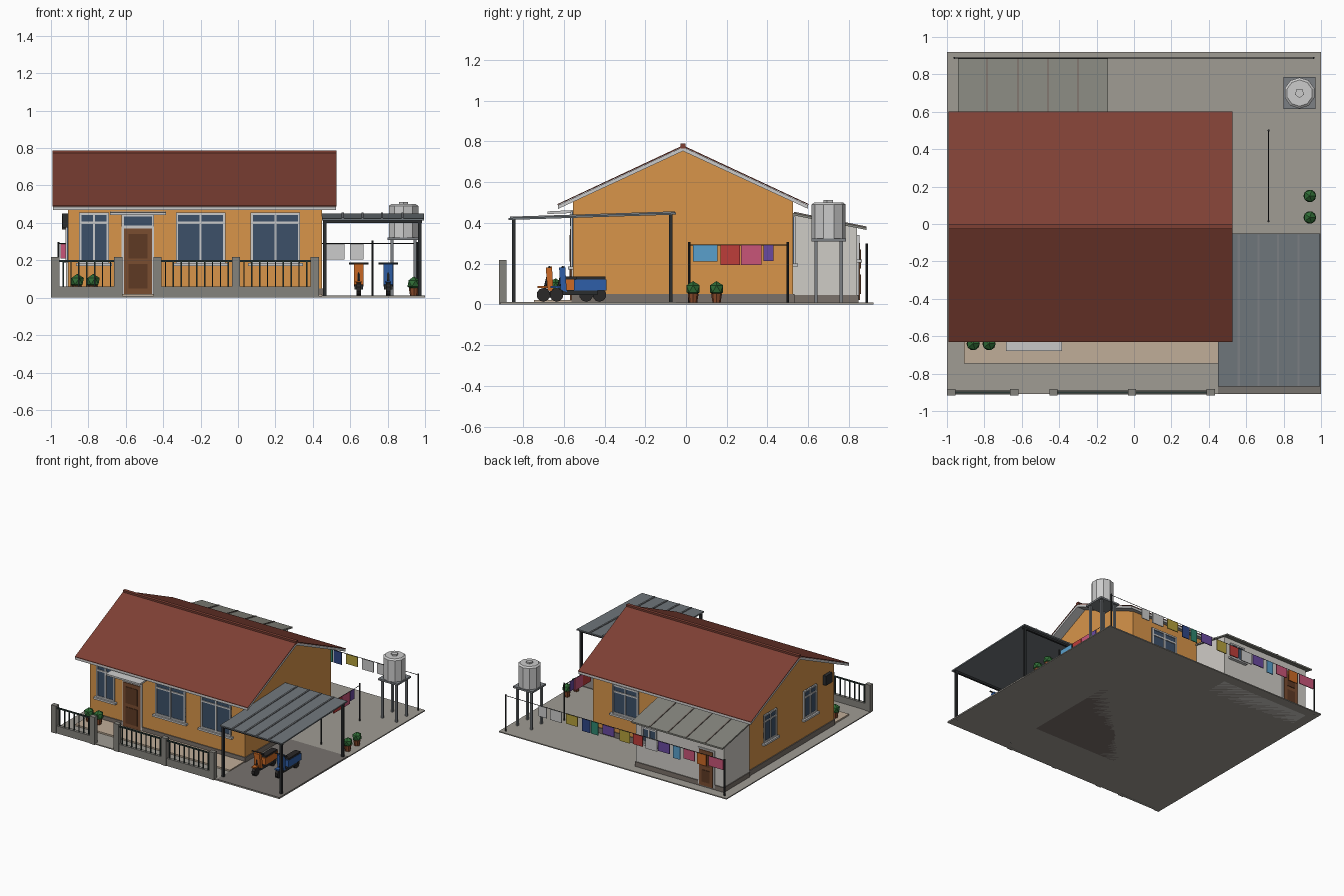
import bpy, bmesh, math
from mathutils import Vector

if "Cube" in bpy.data.objects:
    bpy.data.objects.remove(bpy.data.objects["Cube"])

MATS = {}
COL = dict(wall="D8954A", roof="7E4034", trim="D8D8D6", plinth="7A716A", slab="A09C94", drive="77736E",
           porch="C0AD98", sheet="70777C", leansheet="85857D", dark="2B2D2F", glass="3C5068", door="7A4D30",
           panel="5E3A24", lean="CFCCC6", fence="85837D", bars="2A3A36", tank="C4C4C0", steel="7C8084",
           leaf="2F6B35", pot="8A4B2C", orange="CC6A25", blue="2F5FA8", rubber="2A2828", lblue="5AA0CC",
           red="BE3D3A", pink="C85578", purple="6A4AA0", yellow="B5A13C", navy="2F4686", teal="2F8870", white="CFCFCB")


def paint(ob, c):
    if c not in MATS:
        m = bpy.data.materials.new(c)
        rgb = [int(COL[c][i:i + 2], 16) / 255 for i in (0, 2, 4)]
        m.diffuse_color = [((v + .055) / 1.055) ** 2.4 for v in rgb] + [1]
        m.use_nodes = True
        m.node_tree.nodes["Principled BSDF"].inputs["Base Color"].default_value = m.diffuse_color
        MATS[c] = m
    ob.data.materials.append(MATS[c])
    return ob


def from_bm(name, bm, c):
    bmesh.ops.recalc_face_normals(bm, faces=bm.faces)
    me = bpy.data.meshes.new(name)
    bm.to_mesh(me)
    bm.free()
    ob = bpy.data.objects.new(name, me)
    bpy.context.collection.objects.link(ob)
    return paint(ob, c)


def prism(name, x0, x1, prof, c):
    """Extrude a (y, z) profile along x."""
    bm = bmesh.new()
    f = bm.faces.new([bm.verts.new((x0, y, z)) for y, z in prof])
    r = bmesh.ops.extrude_face_region(bm, geom=[f])
    bmesh.ops.translate(bm, vec=(x1 - x0, 0, 0), verts=[v for v in r["geom"] if isinstance(v, bmesh.types.BMVert)])
    return from_bm(name, bm, c)


def box(name, x0, x1, y0, y1, z0, z1, c):
    return prism(name, x0, x1, [(y0, z0), (y1, z0), (y1, z1), (y0, z1)], c)


def cyl(name, a, b, r, c, n=8, r2=None):
    """Cylinder or cone between two points."""
    a, b = Vector(a), Vector(b)
    bm = bmesh.new()
    bmesh.ops.create_cone(bm, cap_ends=True, segments=n, radius1=r, radius2=r if r2 is None else r2, depth=(b - a).length)
    ob = from_bm(name, bm, c)
    ob.rotation_euler = (b - a).to_track_quat('Z', 'Y').to_euler()
    ob.location = (a + b) / 2
    return ob


def wallbox(name, face, plane, u0, u1, d0, d1, z0, z1, c):
    """Box on a wall: u runs along the wall, d sticks out of it."""
    s = -1 if face[0] == '-' else 1
    p, q = sorted((plane + s * d0, plane + s * d1))
    if face[1] == 'y':
        return box(name, u0, u1, p, q, z0, z1, c)
    return box(name, p, q, u0, u1, z0, z1, c)


def window(name, face, plane, u, w, z0, z1, transom=True):
    t, h = .012, w / 2
    wallbox(name + "_glass", face, plane, u - h, u + h, -.005, .005, z0, z1, "glass")
    for a in (u - h, u + h - t, u - t / 2):
        wallbox(name + "_stile", face, plane, a, a + t, 0, .012, z0, z1, "trim")
    for b in [z0, z1 - t] + ([z1 - .06] if transom else []):
        wallbox(name + "_rail", face, plane, u - h, u + h, 0, .0115, b, b + t, "trim")
    wallbox(name + "_sill", face, plane, u - h - .015, u + h + .015, 0, .025, z0 - .015, z0, "trim")


def door(name, face, plane, u, w, z0, z1):
    h = w / 2
    wallbox(name + "_frame", face, plane, u - h - .012, u + h + .012, 0, .008, z0, z1 + .012, "trim")
    wallbox(name + "_leaf", face, plane, u - h, u + h, 0, .014, z0, z1, "door")
    m = (z0 + z1) / 2
    for a, b in ((z0 + .03, m - .015), (m + .015, z1 - .03)):
        wallbox(name + "_panel", face, plane, u - h + .025, u + h - .025, 0, .018, a, b, "panel")


# Ground
box("yard_slab", -1, 1, -.91, .92, 0, .008, "slab")
box("driveway", .45, 1, -.91, -.05, .002, .012, "drive")
box("porch_floor", -.91, .45, -.745, -.555, .002, .02, "porch")

# House body
YR = -.015
prism("house_walls", -.91, .45, [(-.555, 0), (.525, 0), (.525, .51), (YR, .755), (-.555, .51)], "wall")
box("house_plinth", -.917, .457, -.562, .532, 0, .05, "plinth")

# Main roof: pale boards under a thin red covering
prism("roof_boards", -.99, .525, [(-.628, .468), (-.628, .486), (YR, .772), (.6, .486), (.6, .468), (YR, .752)], "trim")
prism("roof_cover", -.992, .527, [(-.63, .487), (-.63, .492), (YR, .78), (.602, .492), (.602, .487), (YR, .773)], "roof")
box("ridge_cap", -.992, .527, YR - .013, YR + .013, .765, .788, "roof")

# Front windows, entrance door and canopy
for i, (u, w) in enumerate(((-.77, .16), (-.2, .265), (.2, .265))):
    window(f"front_window_{i}", '-y', -.555, u, w, .185, .455)
door("front_door", '-y', -.555, -.535, .15, .02, .37)
wallbox("door_transom_frame", '-y', -.555, -.622, -.448, 0, .01, .38, .445, "trim")
wallbox("door_transom", '-y', -.555, -.61, -.46, 0, .014, .385, .435, "glass")
prism("door_canopy", -.685, -.385, [(-.555, .448), (-.68, .443), (-.68, .456), (-.555, .462)], "trim")
for y in (.25, -.25):
    window("left_window", '-x', -.91, y, .16, .2, .42)
window("back_window", '+y', .525, .16, .23, .2, .43)
box("meter_box", -.937, -.91, -.5, -.42, .375, .45, "dark")

# Lean-to at the back
prism("lean_to_walls", -.92, -.15, [(.52, 0), (.84, 0), (.84, .375), (.52, .44)], "lean")
box("lean_to_plinth", -.926, -.144, .52, .847, 0, .045, "plinth")
prism("lean_to_roof", -.94, -.14, [(.525, .437), (.885, .365), (.885, .377), (.525, .449)], "leansheet")
for x in (-.785, -.62, -.46, -.3):
    prism("lean_to_rib", x - .005, x + .005, [(.53, .447), (.885, .376), (.885, .382), (.53, .454)], "plinth")
window("lean_to_window", '+y', .84, -.27, .13, .22, .34, False)
door("lean_to_door", '+y', .84, -.77, .12, .02, .3)

# Carport
prism("carport_roof", .45, .995, [(-.87, .414), (-.05, .44), (-.05, .45), (-.87, .424)], "sheet")
for x in (.56, .665, .77, .88):
    prism("carport_rib", x - .006, x + .006, [(-.865, .422), (-.055, .448), (-.055, .456), (-.865, .43)], "steel")
for y, z in ((-.845, .415), (-.075, .44)):
    box("carport_beam", .455, .985, y - .008, y + .008, z - .015, z, "dark")
    for x in (.463, .972):
        box("carport_post", x - .009, x + .009, y - .009, y + .009, 0, z, "dark")

# Front fence
for x in (-.977, -.64, -.43, -.01, .41):
    box("fence_post", x - .022, x + .022, -.918, -.882, 0, .218, "fence")
for x0, x1 in ((-.977, -.64), (-.43, -.01), (-.01, .41)):
    box("fence_wall", x0, x1, -.912, -.888, 0, .06, "fence")
    box("fence_rail", x0, x1, -.905, -.895, .192, .202, "bars")
    n = round((x1 - x0) / .042)
    for i in range(1, n):
        x = x0 + (x1 - x0) * i / n
        box("fence_bar", x - .0035, x + .0035, -.9035, -.8965, .06, .195, "bars")

# Water tank on its stand
TX, TY = .885, .7
box("tank_platform", TX - .085, TX + .085, TY - .085, TY + .085, .308, .322, "steel")
for sx in (-1, 1):
    for sy in (-1, 1):
        x, y = TX + sx * .062, TY + sy * .062
        box("tank_leg", x - .008, x + .008, y - .008, y + .008, 0, .31, "steel")
cyl("water_tank", (TX, TY, .322), (TX, TY, .49), .083, "tank", 10)
cyl("tank_shoulder", (TX, TY, .49), (TX, TY, .5), .083, "tank", 10, .07)
cyl("tank_lid", (TX, TY, .498), (TX, TY, .512), .026, "tank", 5)

# Clotheslines with washing: (start, end, bottom, colour)
for y in (.015, .5):
    cyl("side_line_post", (.72, y, 0), (.72, y, .305), .006, "dark", 6)
cyl("side_line", (.72, .015, .29), (.72, .5, .29), .0025, "dark", 4)
for a, b, z, c in ((.035, .155, .21, "lblue"), (.17, .265, .193, "red"), (.27, .37, .193, "pink"), (.38, .43, .212, "purple")):
    box("side_washing", .717, .723, a, b, z, .29, c)
for x in (-.96, .96):
    cyl("back_line_post", (x, .888, 0), (x, .888, .298), .006, "dark", 6)
cyl("back_line", (-.96, .888, .289), (.96, .888, .289), .0025, "dark", 4)
for a, b, z, c in ((.6, .67, .205, "white"), (.47, .57, .203, "white"), (.33, .43, .21, "yellow"), (.22, .29, .19, "navy"),
                   (.15, .21, .19, "teal"), (.01, .11, .215, "purple"), (-.13, -.04, .2, "yellow"), (-.24, -.16, .205, "red"),
                   (-.37, -.27, .2, "white"), (-.48, -.38, .21, "purple"), (-.57, -.51, .19, "lblue"),
                   (-.7, -.6, .21, "pink"), (-.8, -.72, .2, "orange"), (-.95, -.82, .21, "pink")):
    box("back_washing", a, b, .885, .891, z, .288, c)

# Potted plants
for x, y, z, s in ((-.86, -.64, .02, 1.05), (-.775, -.64, .02, 1.05), (.94, .035, .008, 1), (.94, .15, .008, 1)):
    cyl("plant_pot", (x, y, z), (x, y, z + .045), .02, "pot", 8, .027)
    bm = bmesh.new()
    bmesh.ops.create_icosphere(bm, subdivisions=1, radius=.038 * s)
    plant = from_bm("plant_leaves", bm, "leaf")
    plant.location = (x, y, z + .068)

# Parked motorbikes
for x, y, c in ((.645, -.7, "orange"), (.803, -.635, "blue")):
    for wy in (y, y + .21):
        cyl("bike_wheel", (x - .012, wy, .046), (x + .012, wy, .046), .034, "rubber", 10)
    prism("bike_shield", x - .026, x + .026, [(y + .02, .07), (y + .05, .06), (y + .042, .185), (y + .012, .18)], c)
    cyl("bike_fork", (x, y, .046), (x, y + .03, .17), .007, "dark", 6)
    box("bike_mudguard", x - .016, x + .016, y - .03, y + .035, .08, .09, c)
    box("bike_footboard", x - .022, x + .022, y + .03, y + .2, .045, .07, "dark")
    box("bike_body", x - .026, x + .026, y + .085, y + .245, .068, .122, c)
    box("bike_seat", x - .024, x + .024, y + .095, y + .24, .122, .136, "rubber")
    cyl("bike_handlebar", (x - .052, y + .03, .183), (x + .052, y + .03, .183), .006, "dark", 6)
